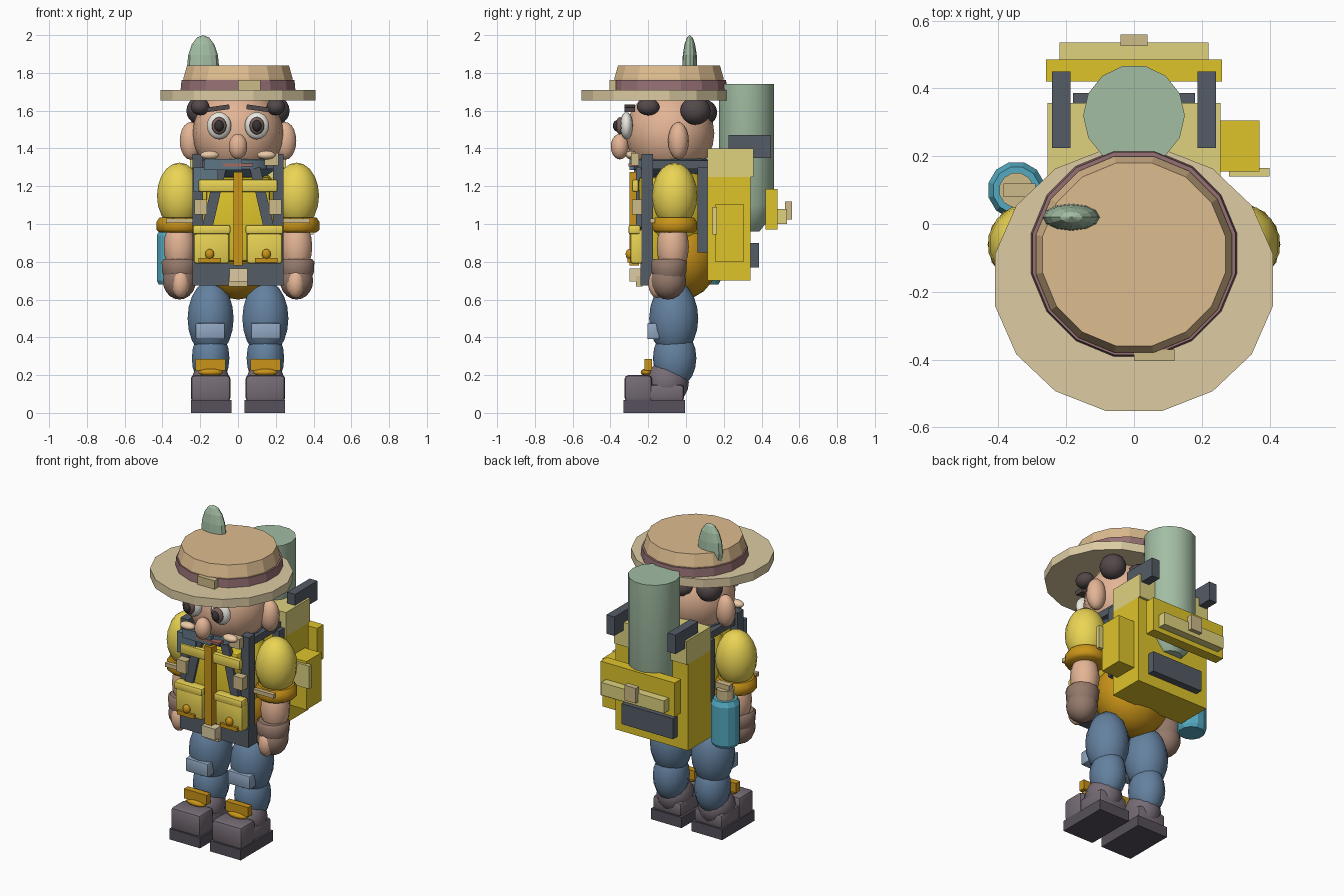
import bpy, bmesh, math
from mathutils import Matrix, Vector

if "Cube" in bpy.data.objects:
    bpy.data.objects.remove(bpy.data.objects["Cube"])


def mat(name, hexcol):
    m = bpy.data.materials.new(name)
    rgb = [(int(hexcol[i:i + 2], 16) / 255) ** 2.2 for i in (0, 2, 4)]
    m.diffuse_color = (*rgb, 1)
    m.use_nodes = True
    m.node_tree.nodes["Principled BSDF"].inputs["Base Color"].default_value = m.diffuse_color
    return m


SKIN, YEL, GOLD = mat("skin", "E3B394"), mat("yellow", "EAD355"), mat("gold", "C8921E")
PACK, PALE, TAN = mat("pack_yellow", "DDC22F"), mat("pale_yellow", "DED17E"), mat("tan", "CDB988")
BLUE, PATCH, DARK = mat("denim", "64809E"), mat("patch", "8FA5BF"), mat("dark_strap", "555C66")
BOOT, SOLE, GLOVE = mat("boot", "756B74"), mat("sole", "57515B"), mat("glove", "93786A")
BRIM, CROWN, BAND = mat("brim", "DCCBA2"), mat("crown", "DDBB8E"), mat("band", "957073")
GREEN, CYAN, HAIR = mat("green", "A1BCA2"), mat("cyan", "55A8BF"), mat("hair", "544A4B")
WHITE, PUPIL, IRIS = mat("eye_white", "E9E6DF"), mat("pupil", "3A3536"), mat("iris", "77605A")
SCARF, LIP, CREAM = mat("scarf", "5F7685"), mat("lip", "A36A60"), mat("cream", "EAC9A6")


def finish(name, bm, m, smooth=0):
    bmesh.ops.recalc_face_normals(bm, faces=bm.faces)
    me = bpy.data.meshes.new(name)
    bm.to_mesh(me)
    bm.free()
    me.materials.append(m)
    ob = bpy.data.objects.new(name, me)
    bpy.context.collection.objects.link(ob)
    if smooth:
        bpy.context.view_layer.objects.active = ob
        ob.select_set(True)
        bpy.ops.object.shade_smooth_by_angle(angle=math.radians(smooth))
        ob.select_set(False)
    return ob


def box(name, x, y, z, m, roll=0, bevel=0, pair=False):
    """Box from (min, max) ranges; roll turns it about y; pair mirrors it across x = 0."""
    for s in ((1, -1) if pair else (1,)):
        c = Vector((s * sum(x) / 2, sum(y) / 2, sum(z) / 2))
        size = (x[1] - x[0], y[1] - y[0], z[1] - z[0])
        bm = bmesh.new()
        bmesh.ops.create_cube(bm, size=1)
        bmesh.ops.scale(bm, vec=size, verts=bm.verts)
        if bevel:
            bmesh.ops.bevel(bm, geom=bm.edges[:], offset=bevel, segments=2, profile=0.5, affect='EDGES')
        bm.transform(Matrix.Translation(c) @ Matrix.Rotation(math.radians(s * roll), 4, 'Y'))
        finish(name, bm, m, 40 if bevel else 0)


def ball(name, c, r, m, pair=False, seg=14, rings=10, smooth=60):
    for s in ((1, -1) if pair else (1,)):
        bm = bmesh.new()
        bmesh.ops.create_uvsphere(bm, u_segments=seg, v_segments=rings, radius=1)
        bm.transform(Matrix.Translation((s * c[0], c[1], c[2])) @ Matrix.Diagonal((*r, 1)))
        finish(name, bm, m, smooth)


def turned(name, c, profile, m, n=16, sy=1, pair=False, smooth=0):
    """Lathe of (radius, z) points around a vertical axis through c, capped at both ends."""
    for s in ((1, -1) if pair else (1,)):
        bm = bmesh.new()
        loops = []
        for r, z in profile:
            loops.append([bm.verts.new((s * c[0] + r * math.sin(math.tau * (i + .5) / n),
                                        c[1] + sy * r * math.cos(math.tau * (i + .5) / n), z)) for i in range(n)])
        for a, b in zip(loops, loops[1:]):
            for i in range(n):
                bm.faces.new((a[i], a[(i + 1) % n], b[(i + 1) % n], b[i]))
        bm.faces.new(loops[0])
        bm.faces.new(loops[-1])
        finish(name, bm, m, smooth)


# Hat
turned("hat_brim", (0, -.165), [(.418, 1.655), (.418, 1.71)], BRIM, sy=.945)
turned("hat_crown", (0, -.09), [(.30, 1.70), (.295, 1.77), (.275, 1.84)], CROWN)
turned("hat_band", (0, -.087), [(.31, 1.705), (.305, 1.762)], BAND)
box("hat_buckle", (0, .12), (-.405, -.37), (1.705, 1.763), TAN)
ball("hat_feather", (-.185, .02, 1.83), (.085, .04, .17), GREEN, seg=12, rings=8, smooth=0)

# Head and face
ball("head", (0, -.085, 1.48), (.24, .235, .24), SKIN, seg=16, rings=12)
ball("ear", (.25, -.04, 1.44), (.06, .055, .10), SKIN, pair=True)
ball("side_hair", (.2, .05, 1.60), (.075, .08, .075), HAIR, pair=True)
ball("back_hair", (0, .09, 1.59), (.11, .075, .07), HAIR)
ball("temple_hair", (.2, -.2, 1.62), (.05, .06, .045), HAIR, pair=True)
ball("eye_white", (.1, -.315, 1.52), (.066, .035, .072), WHITE, pair=True)
ball("iris", (.1, -.35, 1.52), (.04, .022, .046), IRIS, pair=True)
ball("pupil", (.1, -.365, 1.52), (.025, .022, .03), PUPIL, pair=True)
box("eyebrow", (.045, .165), (-.325, -.27), (1.60, 1.625), HAIR, roll=8, pair=True)
ball("nose", (0, -.35, 1.41), (.05, .048, .068), SKIN)
ball("moustache", (.15, -.29, 1.365), (.05, .03, .023), CREAM, pair=True)
box("mouth", (-.08, .08), (-.305, -.25), (1.305, 1.32), LIP)

# Neck scarf
turned("scarf", (0, -.08), [(.13, 1.24), (.20, 1.29), (.20, 1.34), (.15, 1.37)], SCARF, n=14, smooth=40)
box("scarf_knot", (-.18, .02), (-.30, -.25), (1.285, 1.345), SCARF)
box("scarf_tail", (-.235, -.105), (-.275, -.24), (1.17, 1.30), SCARF)
box("collar_tab", (.14, .215), (-.29, -.25), (1.31, 1.375), TAN)

# Torso and vest
ball("belly", (0, -.02, .83), (.23, .195, .23), GOLD, seg=16)
ball("chest", (0, -.05, 1.06), (.235, .20, .28), PACK, seg=16)
box("vest_front", (-.17, .17), (-.25, -.12), (.80, 1.25), PACK, bevel=.02)
box("zip_strip", (-.025, .025), (-.30, -.25), (.78, 1.275), GOLD)
box("chest_strap", (-.21, .21), (-.285, -.25), (1.17, 1.235), YEL, bevel=.01)
box("vest_strap", (.185, .24), (-.235, -.175), (.70, 1.37), DARK, pair=True)
box("inner_strap", (.10, .155), (-.265, -.235), (.97, 1.30), DARK, roll=-13, pair=True)
box("strap_buckle", (.165, .23), (-.285, -.235), (1.05, 1.13), TAN, pair=True)
box("shoulder_strap", (.15, .22), (-.22, .16), (1.29, 1.335), DARK, pair=True)
box("side_strap", (.2, .245), (.06, .13), (.85, 1.30), DARK, pair=True)
box("vest_pocket", (.045, .235), (-.295, -.225), (.79, .975), YEL, bevel=.015, pair=True)
box("pocket_flap", (.04, .24), (-.305, -.24), (.945, .995), YEL, bevel=.012, pair=True)
box("pocket_trim", (.09, .21), (-.31, -.28), (.795, .82), GOLD, pair=True)
ball("pocket_stud", (.15, -.30, .84), (.025, .02, .028), GOLD, pair=True, seg=10, rings=6)

# Belt
box("belt", (-.24, .24), (-.24, -.15), (.675, .79), DARK)
box("belt_buckle", (-.05, .05), (-.265, -.23), (.67, .725), TAN)
box("belt_clasp", (-.045, .05), (-.30, -.24), (.695, .765), BRIM)

# Arms
ball("sleeve", (.31, -.06, 1.15), (.122, .12, .175), YEL, pair=True)
turned("sleeve_cuff", (.31, -.06), [(.105, .955), (.122, .97), (.122, 1.01), (.105, 1.035)], GOLD, n=14,
       pair=True, smooth=50)
box("cuff_tab", (.24, .38), (-.19, -.165), (1.005, 1.03), TAN, pair=True)
ball("forearm", (.31, -.07, .88), (.085, .085, .15), SKIN, pair=True)
turned("glove_cuff", (.31, -.09), [(.075, .70), (.094, .74), (.098, .80), (.085, .815)], GLOVE, n=12,
       pair=True, smooth=50)
ball("glove", (.31, -.095, .70), (.09, .095, .10), GLOVE, pair=True)
ball("fingers", (.305, -.15, .685), (.05, .05, .078), SKIN, pair=True, seg=10, rings=8)

# Legs
ball("thigh", (.145, -.065, .50), (.125, .13, .20), BLUE, pair=True)
ball("shin", (.145, -.06, .29), (.102, .115, .16), BLUE, pair=True)
box("knee_patch", (.068, .225), (-.205, -.14), (.39, .475), PATCH, bevel=.008, pair=True)

# Boots
ball("boot_ankle", (.145, -.10, .16), (.105, .115, .115), BOOT, pair=True)
box("boot_toe", (.04, .25), (-.325, -.18), (.06, .20), BOOT, bevel=.02, pair=True)
box("boot_heel", (.045, .245), (-.20, -.01), (.06, .15), BOOT, bevel=.02, pair=True)
box("boot_sole", (.035, .25), (-.33, -.005), (0, .067), SOLE, pair=True)
box("boot_strap", (.065, .225), (-.22, -.18), (.225, .285), GOLD, pair=True)
ball("boot_lace", (.145, -.21, .215), (.07, .03, .02), GOLD, pair=True, seg=10, rings=6)

# Backpack
box("pack_body", (-.255, .255), (.115, .342), (.70, 1.25), PACK)
box("pack_lid", (-.255, .255), (.115, .357), (1.25, 1.40), PALE)
box("pack_side_pocket", (.25, .37), (.155, .305), (.80, 1.105), PACK)
box("side_pocket_tab", (.28, .40), (.14, .165), (.945, 1.09), PALE)
box("pack_rear_pocket", (-.26, .26), (.42, .485), (.97, 1.185), PACK)
box("rear_pocket_strap", (-.22, .22), (.485, .535), (1.0, 1.08), PALE)
box("rear_pocket_buckle", (-.04, .04), (.525, .56), (1.025, 1.12), TAN)
box("pack_base_pad", (-.18, .18), (.34, .387), (.77, .90), DARK)
box("roll_strap", (.187, .242), (.225, .45), (1.35, 1.47), DARK, pair=True)
turned("bedroll", (0, .32), [(.07, .96), (.12, 1.02), (.15, 1.10), (.15, 1.74)], GREEN, n=14, smooth=30)

# Water bottle on the left of the pack
turned("bottle", (-.347, .10), [(.075, .68), (.085, .70), (.085, .94), (.07, .97)], CYAN, n=12)
turned("bottle_neck", (-.347, .10), [(.052, .96), (.052, 1.03)], TAN, n=12)
box("bottle_cap", (-.385, -.29), (.08, .12), (1.02, 1.06), TAN)
